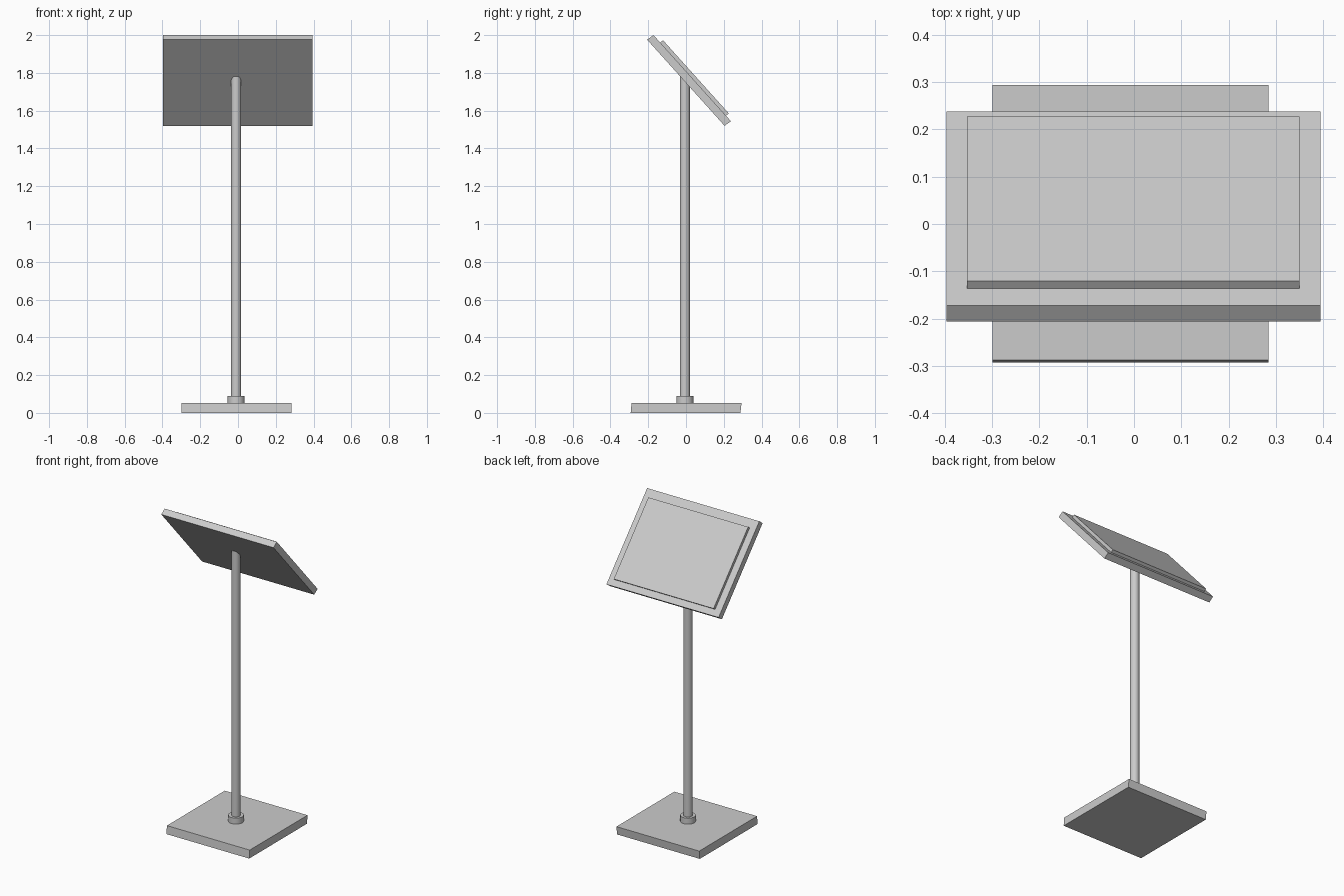
import bpy, bmesh

if "Cube" in bpy.data.objects:
    bpy.data.objects.remove(bpy.data.objects["Cube"])


def slab(name, x0, x1, profile):
    """Extrude a (y, z) side profile across x."""
    bm = bmesh.new()
    face = bm.faces.new([bm.verts.new((x0, y, z)) for y, z in profile])
    new = bmesh.ops.extrude_face_region(bm, geom=[face])["geom"]
    verts = [v for v in new if isinstance(v, bmesh.types.BMVert)]
    bmesh.ops.translate(bm, verts=verts, vec=(x1 - x0, 0, 0))
    bmesh.ops.recalc_face_normals(bm, faces=bm.faces)
    mesh = bpy.data.meshes.new(name)
    bm.to_mesh(mesh)
    bm.free()
    obj = bpy.data.objects.new(name, mesh)
    bpy.context.collection.objects.link(obj)
    return obj


def tube(name, radius, z0, z1):
    """Upright smooth cylinder on the stand's axis."""
    bpy.ops.mesh.primitive_cylinder_add(vertices=32, radius=radius, depth=z1 - z0,
                                        location=(-0.01, -0.006, (z0 + z1) / 2))
    obj = bpy.context.object
    obj.name = name
    bpy.ops.object.shade_smooth_by_angle()
    return obj


# Square foot plate, very slightly raked
slab("base_plate", -0.299, 0.284,
     [(-0.293, 0), (0.288, 0), (0.294, 0.052), (-0.288, 0.052)])

# Collar and pole; the pole end is buried in the panel
tube("pole_collar", 0.045, 0.05, 0.09)
tube("pole", 0.027, 0.05, 1.78)

# Tilted display panel
slab("display_panel", -0.396, 0.394,
     [(-0.206, 1.976), (0.204, 1.52), (0.238, 1.544), (-0.172, 2.0)])

# Raised sign face on the upper side, slightly sunk into the panel
slab("sign_face", -0.353, 0.35,
     [(-0.141, 1.958), (0.207, 1.571), (0.227, 1.585), (-0.121, 1.972)])
